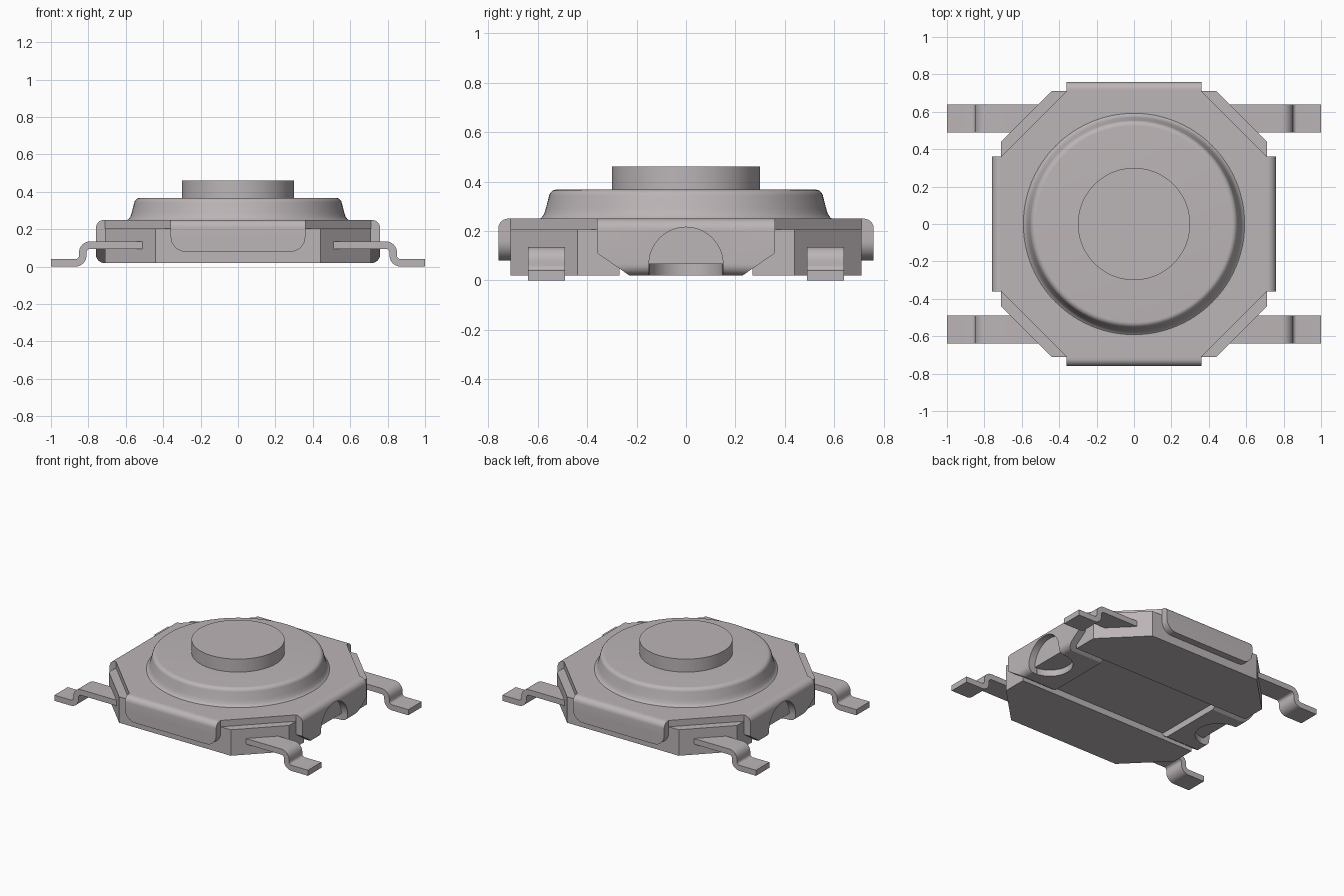
import bpy, bmesh
from math import sin, cos, pi, radians

old = bpy.data.objects.get("Cube")
if old:
    bpy.data.objects.remove(old, do_unlink=True)

# One flat colour for every part
GREY = (0.50, 0.46, 0.47, 1.0)
mat = bpy.data.materials.new("warm_grey")
mat.use_nodes = True
mat.diffuse_color = GREY
bsdf = next(n for n in mat.node_tree.nodes if n.type == 'BSDF_PRINCIPLED')
bsdf.inputs["Base Color"].default_value = GREY


def finish(name, bm):
    bmesh.ops.recalc_face_normals(bm, faces=bm.faces)
    me = bpy.data.meshes.new(name)
    bm.to_mesh(me)
    bm.free()
    me.materials.append(mat)
    ob = bpy.data.objects.new(name, me)
    bpy.context.collection.objects.link(ob)
    return ob


def arc(cx, cy, r, a0, a1, n=8):
    return [(cx + r * cos(radians(a0 + (a1 - a0) * i / n)),
             cy + r * sin(radians(a0 + (a1 - a0) * i / n))) for i in range(n + 1)]


def prism(name, pts, axis, lo, hi, round_edge=None, radius=0.04):
    """Extrude a 2D outline along an axis; optionally round edges chosen by a rule."""
    place = {'x': lambda a, b, t: (t, a, b),
             'y': lambda a, b, t: (a, t, b),
             'z': lambda a, b, t: (a, b, t)}[axis]
    bm = bmesh.new()
    ends = [[bm.verts.new(place(a, b, t)) for a, b in pts] for t in (lo, hi)]
    bm.faces.new(ends[0])
    bm.faces.new(ends[1])
    n = len(pts)
    for i in range(n):
        j = (i + 1) % n
        bm.faces.new((ends[0][i], ends[0][j], ends[1][j], ends[1][i]))
    if round_edge:
        edges = [e for e in bm.edges if all(round_edge(v.co) for v in e.verts)]
        bmesh.ops.bevel(bm, geom=edges, offset=radius, segments=6,
                        profile=0.5, affect='EDGES')
    return finish(name, bm)


def lathe(name, profile, n=96):
    """Revolve (radius, height) points about z and cap both ends."""
    bm = bmesh.new()
    rings = [[bm.verts.new((r * cos(2 * pi * i / n), r * sin(2 * pi * i / n), z))
              for i in range(n)] for r, z in profile]
    for a, b in zip(rings, rings[1:]):
        for i in range(n):
            j = (i + 1) % n
            bm.faces.new((a[i], a[j], b[j], b[i]))
    bm.faces.new(rings[0])
    bm.faces.new(rings[-1])
    return finish(name, bm)


def boolean(ob, cutter, op='DIFFERENCE'):
    mod = ob.modifiers.new("cut", 'BOOLEAN')
    mod.operation = op
    mod.solver = 'EXACT'
    mod.object = cutter
    bpy.context.view_layer.objects.active = ob
    bpy.ops.object.modifier_apply(modifier=mod.name)
    bpy.data.objects.remove(cutter, do_unlink=True)


def turned_copy(ob, name):
    """Copy turned half way round z."""
    twin = ob.copy()
    twin.data = ob.data.copy()
    twin.name = name
    twin.rotation_euler.z = pi
    bpy.context.collection.objects.link(twin)
    return twin


def octagon(h, c):
    return [(c, -h), (h, -c), (h, c), (c, h), (-c, h), (-h, c), (-h, -c), (-c, -h)]


# Plastic base with a channel along its underside
base = prism("base", octagon(0.71, 0.44), 'z', 0.02, 0.205)
channel = [(-0.27, -0.1), (0.27, -0.1), (0.27, 0.065), (-0.27, 0.065)]
boolean(base, prism("channel_cutter", channel, 'x', -1, 1))

# Metal cover plate
cover = prism("cover_plate", octagon(0.71, 0.36), 'z', 0.20, 0.25)

# Raised dome and button
dome = lathe("dome", [(0.60, 0.245), (0.585, 0.254), (0.575, 0.268), (0.568, 0.29)]
             + arc(0.525, 0.337, 0.03, 10, 90, 8))
button = lathe("button", [(0.30, 0.36), (0.30, 0.46)])

# Front and back flaps with rounded lower corners and a bent upper edge
flap_outline = [(0.36, 0.25), (-0.36, 0.25)] \
    + arc(-0.28, 0.16, 0.08, 180, 270) + arc(0.28, 0.16, 0.08, 270, 360)
flap = prism("front_flap", flap_outline, 'y', -0.76, -0.70,
             lambda c: c.y < -0.75 and c.z > 0.24)
flaps = [flap, turned_copy(flap, "back_flap")]

# Side clips: bent strip that folds under the base
strip = [(0.70, 0.25)] + arc(0.715, 0.205, 0.045, 90, 0) \
    + arc(0.715, 0.065, 0.045, 0, -90) + [(0.47, 0.02), (0.47, 0.065), (0.70, 0.065)]
clip = prism("left_clip", strip, 'y', -0.36, 0.36)
keep = [(-0.36, 0.3), (0.36, 0.3), (0.36, 0.11), (0.201, 0.0), (-0.201, 0.0), (-0.36, 0.11)]
keep = [(min(max(y, -0.3599), 0.3599), z) for y, z in keep]
boolean(clip, prism("trim_shape", keep, 'x', 0.3, 0.9), 'INTERSECT')
arch = arc(0, 0.065, 0.15, 0, 180, 32) + [(-0.15, -0.1), (0.15, -0.1)]
boolean(clip, prism("arch_cutter", arch, 'x', 0.695, 0.9))
notch = arc(0.71, 0, 0.1501, 0, 348.75, 31)
boolean(clip, prism("notch_cutter", notch, 'z', -0.1, 0.0655))
clips = [clip, turned_copy(clip, "right_clip")]

# Four S-bent legs
leg_outline = [(0.45, 0.135)] + arc(0.79, 0.075, 0.06, 90, 0) \
    + arc(0.87, 0.06, 0.02, 180, 270) + [(1.0, 0.04), (1.0, 0.0)] \
    + arc(0.87, 0.06, 0.06, 270, 180) + arc(0.79, 0.075, 0.02, 0, 90) + [(0.45, 0.095)]
legs = []
for name, twin, y in (("front_left_leg", "back_right_leg", -0.565),
                      ("back_left_leg", "front_right_leg", 0.565)):
    leg = prism(name, leg_outline, 'y', y - 0.075, y + 0.075)
    legs += [leg, turned_copy(leg, twin)]

# Smooth the bends and keep the corners sharp
bpy.ops.object.select_all(action='DESELECT')
for ob in [base, cover, dome, button] + flaps + clips + legs:
    ob.select_set(True)
bpy.context.view_layer.objects.active = base
bpy.ops.object.shade_smooth_by_angle(angle=radians(32))
